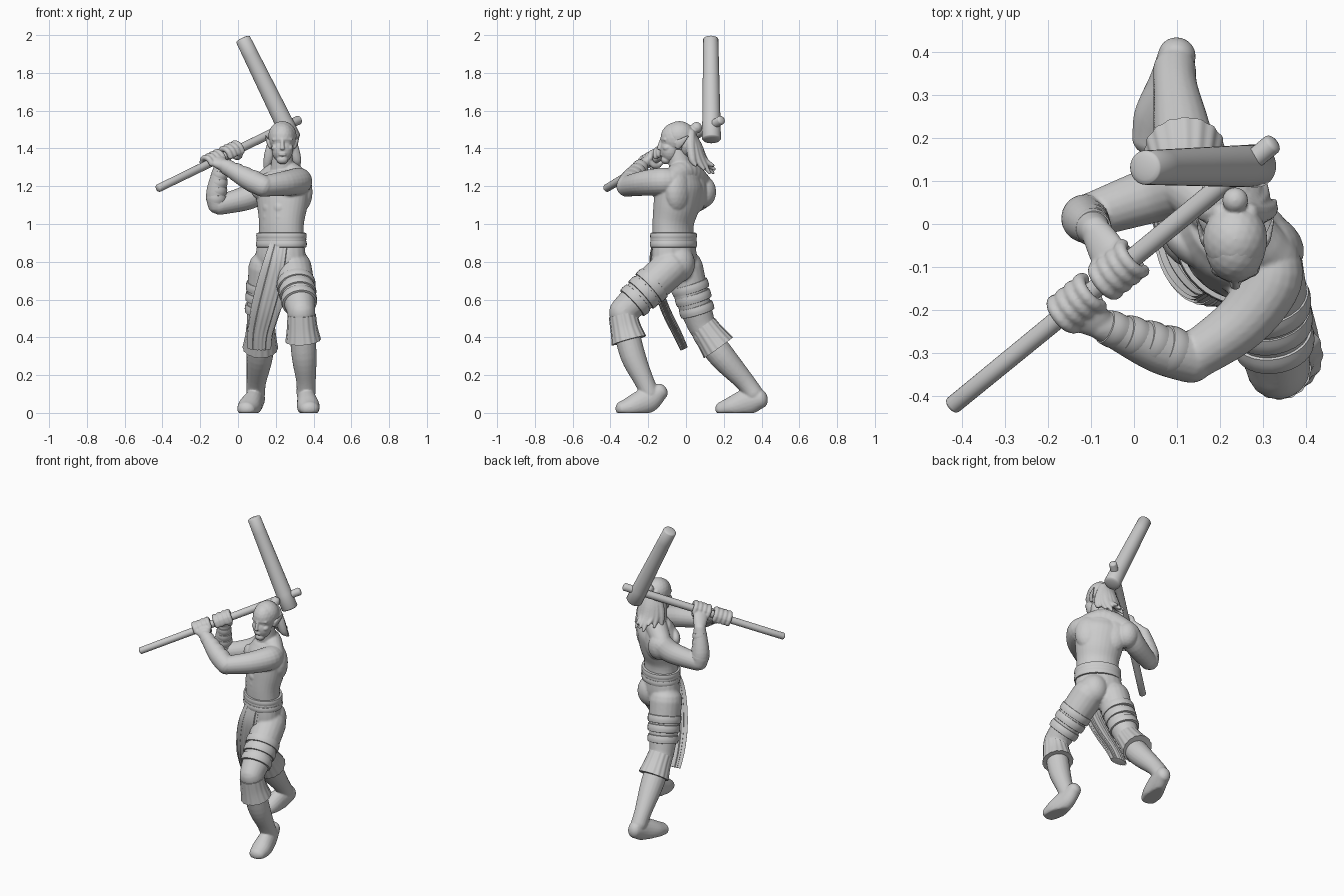
import bpy
import bmesh
import math
from mathutils import Vector, Matrix

if "Cube" in bpy.data.objects:
    bpy.data.objects.remove(bpy.data.objects["Cube"], do_unlink=True)

grey = bpy.data.materials.new("plain_grey")
grey.use_nodes = True
colour = (0.6, 0.6, 0.6, 1)
grey.diffuse_color = colour
grey.node_tree.nodes["Principled BSDF"].inputs["Base Color"].default_value = colour


def spline(rows, steps):
    """Smooth curve through rows of numbers."""
    out = []
    last = len(rows) - 1
    for i in range(last):
        a, b, c, d = (rows[max(0, min(last, k))] for k in (i - 1, i, i + 1, i + 2))
        for s in range(steps):
            t = s / steps
            out.append([q + t / 2 * (r - p + t * (2*p - 5*q + 4*r - e + t * (3*q - p - 3*r + e)))
                        for p, q, r, e in zip(a, b, c, d)])
    return out + [list(rows[-1])]


def loft(bm, rows, side=(1, 0, 0), steps=5, sides=20, cap=0.9, ripple=0.0, folds=12):
    """Tube through rows of (x, y, z, radius along side, other radius)."""
    rows = spline([r if len(r) == 5 else (*r, r[3]) for r in rows], steps)
    points = [Vector(r[:3]) for r in rows]
    rings = []
    for i, row in enumerate(rows):
        tangent = (points[min(i + 1, len(rows) - 1)] - points[max(i - 1, 0)]).normalized()
        rings.append((points[i], tangent, row[3], row[4]))

    def dome(ring, sign):
        p, t, a, b = ring
        return [(p + t * sign * cap * min(a, b) * math.sin(q), t, a * math.cos(q), b * math.cos(q))
                for q in (0.4, 0.8, 1.15, 1.45)]
    if cap:
        rings = dome(rings[0], -1)[::-1] + rings + dome(rings[-1], 1)
    loops = []
    for p, t, a, b in rings:
        u = Vector(side)
        u = (u - t * u.dot(t)).normalized()
        v = t.cross(u)
        loop = []
        for k in range(sides):
            q = math.tau * k / sides
            wave = 1 + ripple * math.cos(folds * q)
            loop.append(bm.verts.new(p + (u * a * math.cos(q) + v * b * math.sin(q)) * wave))
        loops.append(loop)
    for one, two in zip(loops, loops[1:]):
        for k in range(sides):
            n = (k + 1) % sides
            bm.faces.new((one[k], one[n], two[n], two[k]))
    bm.faces.new(loops[0][::-1])
    bm.faces.new(loops[-1])


def ball(bm, centre, size, turn=0.0):
    matrix = Matrix.Translation(centre) @ Matrix.Rotation(turn, 4, "Z") @ Matrix.Diagonal((*size, 1))
    bmesh.ops.create_icosphere(bm, subdivisions=3, radius=1, matrix=matrix)


def finish(name, bm, voxel=0.0, smooth=3):
    bmesh.ops.recalc_face_normals(bm, faces=bm.faces)
    mesh = bpy.data.meshes.new(name)
    bm.to_mesh(mesh)
    bm.free()
    mesh.materials.append(grey)
    obj = bpy.data.objects.new(name, mesh)
    bpy.context.scene.collection.objects.link(obj)
    for other in bpy.context.selected_objects:
        other.select_set(False)
    obj.select_set(True)
    bpy.context.view_layer.objects.active = obj
    bpy.ops.object.shade_smooth_by_angle(angle=math.radians(45))
    if voxel:
        fuse = obj.modifiers.new("fuse", "REMESH")
        fuse.mode = "VOXEL"
        fuse.voxel_size = voxel
        fuse.use_smooth_shade = True
        relax = obj.modifiers.new("relax", "SMOOTH")
        relax.iterations = smooth


def bands(name, start, end, spots, radii, half):
    """Straps wound around a limb between two points."""
    bm = bmesh.new()
    a, b = Vector(start), Vector(end)
    step = (b - a).normalized() * half
    for s in spots:
        c = a.lerp(b, s)
        r = radii[0] + (radii[1] - radii[0]) * s
        loft(bm, [(*(c - step), r - .003), (*c, r), (*(c + step), r - .003)],
             side=(0.3, 0.5, 0.1), steps=3, sides=28, cap=0.05)
    finish(name, bm)


twist = math.radians(-35)
across = Vector((math.cos(twist), math.sin(twist), 0))
ahead = Vector((math.sin(twist), -math.cos(twist), 0))

# Hammer
shaft_low, shaft_top = Vector((-.42, -.42, 1.19)), Vector((.32, .185, 1.55))
grip = (shaft_top - shaft_low).normalized()
bm = bmesh.new()
loft(bm, [(*shaft_low, .021), (*shaft_top, .024)], cap=0.5, side=(0, 0, 1))
finish("hammer_handle", bm)
bm = bmesh.new()
loft(bm, [(.027, .131, 1.977, .04), (.285, .135, 1.452, .05)], cap=0.25, sides=32)
finish("hammer_head", bm)

# Torso, neck and arms
bm = bmesh.new()
loft(bm, [(.23, -.065, .88, .13, .1), (.23, -.068, 1, .127, .1), (.235, -.05, 1.1, .143, .112),
          (.235, -.03, 1.2, .155, .112), (.235, -.02, 1.25, .13, .09)], side=across, cap=0.4, sides=32)
for s in (-1, 1):
    chest = Vector((.23, -.035, 1.18)) + across * .065 * s + ahead * .07
    ball(bm, chest, (.08, .04, .055), twist)
    blade = Vector((.235, -.03, 1.17)) + across * .07 * s - ahead * .035
    ball(bm, blade, (.09, .065, .12), twist)
    for row in range(3):
        ball(bm, Vector((.23, -.065, .985 + row * .05)) + across * .03 * s + ahead * .08,
             (.034, .018, .03), twist)
loft(bm, [(.33, -.08, 1.235, .055), (.235, 0, 1.275, .068), (.12, .085, 1.205, .058)])
loft(bm, [(.235, -.015, 1.24, .07), (.235, -.05, 1.39, .05)])
ball(bm, (.13, .09, 1.17), (.07, .07, .085))
up = (0, 0, 1)
loft(bm, [(.31, -.065, 1.225, .066), (.318, -.13, 1.225, .073), (.25, -.228, 1.215, .066), (.135, -.31, 1.2, .055)],
     side=up)
loft(bm, [(.135, -.312, 1.2, .058), (.05, -.287, 1.24, .056), (-.075, -.235, 1.31, .036)], side=up)
loft(bm, [(.12, .088, 1.185, .07), (.05, .07, 1.14, .066), (-.1, .02, 1.1, .052)], side=up)
loft(bm, [(-.11, .02, 1.1, .05), (-.115, .01, 1.17, .053), (-.09, -.015, 1.31, .036)], side=(0, 1, 0))

# Gripping hands
for along, wrist in ((.39, Vector((-.075, -.235, 1.31))), (.52, Vector((-.09, -.015, 1.31)))):
    centre = shaft_low.lerp(shaft_top, along)
    out = wrist - centre
    out = (out - grip * out.dot(grip)).normalized()
    over = grip.cross(out)
    if over.z < 0:
        over = -over
    knuckle = centre + out * .036 + over * .014
    loft(bm, [(*wrist, .035, .031), (*wrist.lerp(knuckle, .6), .044, .028), (*knuckle, .046, .024)], side=grip)
    for finger in range(4):
        base = centre + grip * (finger - 1.5) * .028
        rows = [(*(base + (out * math.cos(q) + over * math.sin(q)) * .039), .016)
                for q in (0.4, 1.1, 1.8, 2.5, 3.2, 3.9)]
        loft(bm, rows, side=grip, steps=2, sides=10)
    thumb = [(*(centre + grip * .03 + (out * math.cos(q) + over * math.sin(q)) * .036), .017)
             for q in (0, -.8, -1.6, -2.3)]
    loft(bm, thumb, side=grip, steps=2, sides=10)
finish("skin_body", bm, .005, 5)

# Head and face
mid = .235
bm = bmesh.new()
ball(bm, (mid, -.048, 1.455), (.071, .087, .085))
ball(bm, (mid, -.083, 1.395), (.057, .054, .07))
ball(bm, (mid, -.106, 1.34), (.031, .027, .024))
loft(bm, [(mid, -.128, 1.45, .009), (mid, -.14, 1.415, .01), (mid, -.143, 1.4, .013, .01)], sides=10)
loft(bm, [(mid - .045, -.108, 1.447, .01), (mid, -.126, 1.449, .011), (mid + .045, -.108, 1.447, .01)],
     side=up, sides=10)
for height in (.365, .375):
    ball(bm, (mid, -.131, 1 + height), (.02, .008, .005))
for s in (-1, 1):
    ball(bm, (mid + s * .028, -.112, 1.43), (.014, .009, .006))
    ball(bm, (mid + s * .036, -.1, 1.403), (.022, .024, .018))
    loft(bm, [(mid + s * .064, -.045, 1.405, .008, .014), (mid + s * .076, -.03, 1.43, .007, .02),
              (mid + s * .088, .01, 1.465, .003, .006)], sides=10)
finish("head", bm, .004, 2)

# Hair drawn back into a knot with loose locks
bm = bmesh.new()
ball(bm, (mid, -.035, 1.466), (.075, .083, .079))
ball(bm, (mid, .005, 1.43), (.067, .05, .08))
ball(bm, (mid, .055, 1.51), (.03, .03, .03))
for k in range(9):
    lean = (k - 4) / 4
    drop = .02 * (k % 3)
    back = 1 - lean * lean * .7
    loft(bm, [(mid + lean * .03, .025, 1.48, .025), (mid + lean * .055, .01 + back * .052, 1.41, .03, .026),
              (mid + lean * .075, .01 + back * .085, 1.34, .026, .022),
              (mid + lean * .09, .01 + back * .14, 1.27 + drop, .008)], sides=10)
finish("hair", bm, .005, 1)

# Trousers
left_hip, left_knee = (.29, -.08, .77), (.335, -.335, .535)
right_hip, right_knee = (.155, -.01, .77), (.12, .08, .47)
bm = bmesh.new()
loft(bm, [(.225, -.06, .75, .12, .09), (.225, -.062, .82, .145, .105), (.23, -.065, .92, .13, .1)],
     side=across, cap=0.5)
ball(bm, (.28, -.04, .79), (.085, .088, .1))
ball(bm, (.165, -.01, .79), (.085, .075, .1))
loft(bm, [(*left_hip, .1), (.313, -.205, .655, .094), (*left_knee, .074)])
loft(bm, [(*left_knee, .074), (.34, -.31, .43, .07)])
ball(bm, (.335, -.36, .53), (.052, .045, .058))
loft(bm, [(*right_hip, .1), (.14, .03, .62, .091), (*right_knee, .075)])
loft(bm, [(*right_knee, .075), (.115, .15, .37, .07)])
finish("trousers", bm, .008)
bands("left_thigh_straps", left_hip, left_knee, (.4, .56, .74), (.113, .09), .022)
bands("right_thigh_straps", right_hip, right_knee, (.35, .53, .74), (.109, .089), .022)
bands("left_forearm_wraps", (.1, -.302, 1.215), (-.075, -.235, 1.31), (.1, .35, .6, .85), (.062, .04), .022)
bands("right_forearm_wraps", (-.115, .015, 1.13), (-.09, -.015, 1.31), (.05, .28, .51, .74), (.056, .04), .02)

# Boots with flat soles and pleated cuffs
boots = {
    "left": ([(.34, -.32, .45, .068), (.35, -.28, .3, .066), (.36, -.222, .17, .052), (.36, -.19, .1, .05)],
             [(.355, -.137, .112, .042, .045), (.363, -.2, .07, .05, .068),
              (.372, -.28, .035, .06, .06), (.378, -.335, .022, .052, .042)],
             [(.337, -.335, .52, .074), (.34, -.32, .45, .08), (.345, -.302, .383, .093)]),
    "right": ([(.12, .1, .42, .068), (.115, .19, .3, .07), (.097, .312, .165, .052), (.094, .36, .1, .05)],
              [(.1, .393, .075, .044, .052), (.085, .33, .06, .05, .07),
               (.06, .25, .033, .06, .058), (.044, .194, .02, .05, .042)],
              [(.12, .09, .46, .074), (.12, .125, .41, .08), (.118, .172, .345, .093)])}
for name, (shin, foot, cuff) in boots.items():
    bm = bmesh.new()
    loft(bm, shin)
    loft(bm, foot)
    for vert in bm.verts:
        vert.co.z = max(vert.co.z, 0)
    finish(name + "_boot", bm, .006, 2)
    bm = bmesh.new()
    loft(bm, cuff, sides=96, cap=0, ripple=0.02, folds=16)
    finish(name + "_boot_cuff", bm)

# Waist sash and its hanging tail
bm = bmesh.new()
for z, grow in ((.893, .007), (.917, .004), (.937, .006)):
    loft(bm, [(.23, -.066, z - .016, .133 + grow, .106 + grow), (.23, -.066, z, .136 + grow, .109 + grow),
              (.23, -.066, z + .016, .133 + grow, .106 + grow)], side=across, steps=3, sides=40, cap=0.03)
finish("waist_sash", bm)
bm = bmesh.new()
loft(bm, [(.23, -.16, .9, .055, .018), (.21, -.175, .8, .068, .018), (.182, -.153, .68, .076, .02),
          (.147, -.11, .55, .073, .023), (.118, -.052, .43, .064, .023), (.112, -.01, .34, .058, .02)],
     sides=72, cap=0.1, ripple=0.08, folds=18)
finish("sash_tail", bm)
